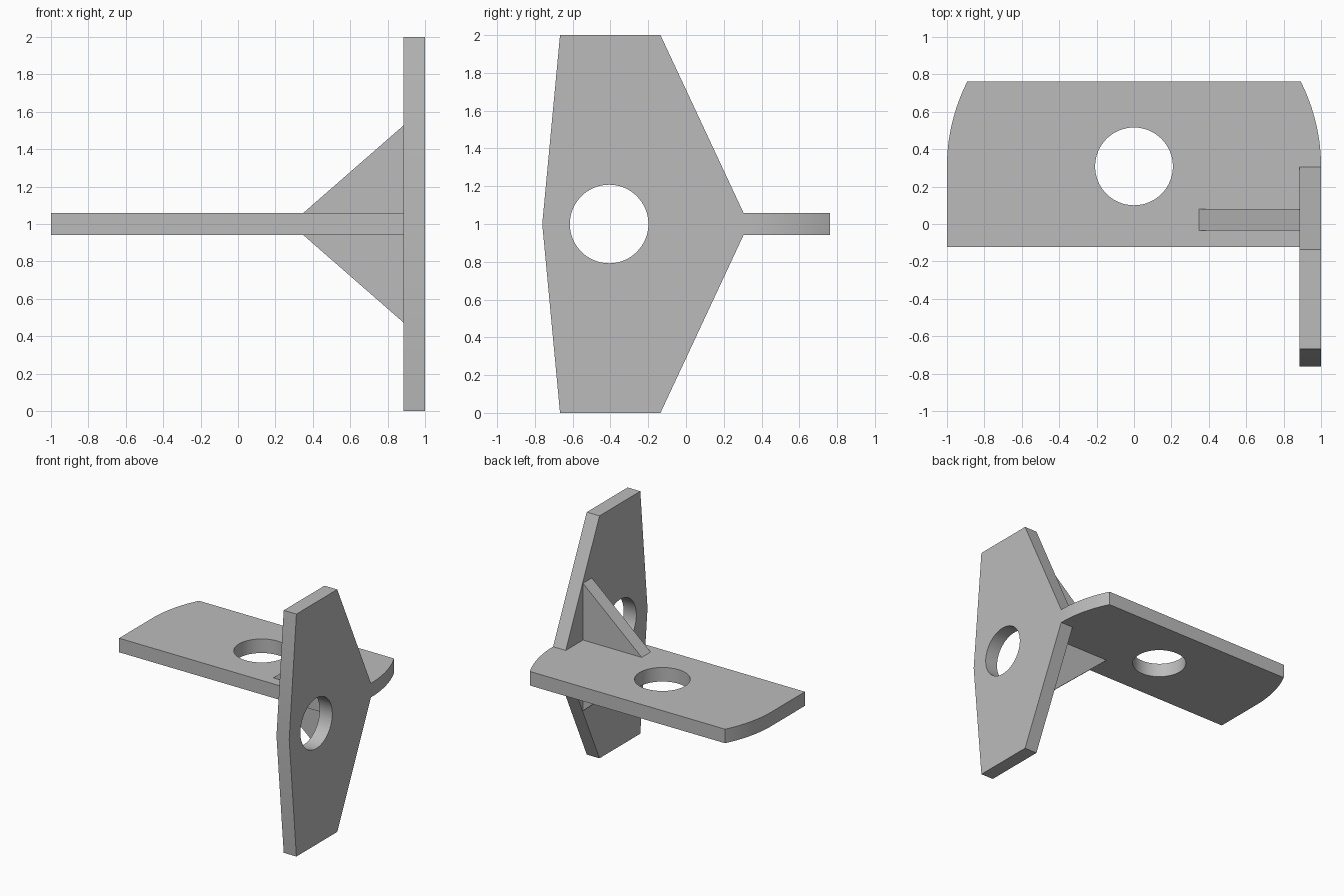
import bpy
import bmesh
import math
from mathutils import Vector

if "Cube" in bpy.data.objects:
    bpy.data.objects.remove(bpy.data.objects["Cube"], do_unlink=True)

THICK = 0.116
HOLE_R = 0.208

steel = bpy.data.materials.new("plain_grey")
steel.use_nodes = True
GREY = (0.5, 0.5, 0.5, 1)
steel.diffuse_color = GREY
steel.node_tree.nodes["Principled BSDF"].inputs["Base Color"].default_value = GREY


def extrude(name, points, direction):
    """Make a solid slab from a planar outline."""
    bm = bmesh.new()
    face = bm.faces.new([bm.verts.new(p) for p in points])
    new = bmesh.ops.extrude_face_region(bm, geom=[face])["geom"]
    verts = [v for v in new if isinstance(v, bmesh.types.BMVert)]
    bmesh.ops.translate(bm, verts=verts, vec=Vector(direction))
    bmesh.ops.recalc_face_normals(bm, faces=bm.faces[:])
    mesh = bpy.data.meshes.new(name)
    bm.to_mesh(mesh)
    bm.free()
    obj = bpy.data.objects.new(name, mesh)
    bpy.context.collection.objects.link(obj)
    mesh.materials.append(steel)
    return obj


def drill(obj, centre, rotation):
    """Cut a round hole and bake it into the mesh."""
    bpy.ops.mesh.primitive_cylinder_add(vertices=64, radius=HOLE_R, depth=0.5,
                                        location=centre, rotation=rotation)
    cutter = bpy.context.object
    cutter.data.materials.append(steel)
    mod = obj.modifiers.new("hole", 'BOOLEAN')
    mod.operation = 'DIFFERENCE'
    mod.solver = 'EXACT'
    mod.object = cutter
    bpy.ops.object.select_all(action='DESELECT')
    obj.select_set(True)
    bpy.context.view_layer.objects.active = obj
    bpy.ops.object.modifier_apply(modifier=mod.name)
    bpy.data.objects.remove(cutter, do_unlink=True)
    bpy.ops.object.shade_smooth_by_angle(angle=math.radians(25))


# Flat plate: straight front, sides rounded towards the back
low = 1 - THICK / 2
front, back, arc_y = -0.122, 0.763, 0.308
end = math.asin(back - arc_y)
arc = [(math.cos(end * i / 16), arc_y + math.sin(end * i / 16)) for i in range(17)]
right_half = [(1, front)] + arc
outline = right_half + [(-x, y) for x, y in reversed(right_half)]
flat_plate = extrude("flat_plate", [(x, y, low) for x, y in outline], (0, 0, THICK))
drill(flat_plate, (0, arc_y, 1), (0, 0, 0))

# Upright plate: symmetrical above and below the flat plate
upper = [(0.305, THICK / 2), (-0.135, 1), (-0.667, 1)]
profile = upper + [(-0.761, 0)] + [(y, -z) for y, z in reversed(upper)]
upright = extrude("upright_plate", [(1 - THICK, y, 1 + z) for y, z in profile],
                  (THICK, 0, 0))
drill(upright, (1 - THICK / 2, -0.407, 1), (0, math.pi / 2, 0))

# Triangular gussets above and below
inner = 1 - THICK
for name, s in (("upper_gusset", 1), ("lower_gusset", -1)):
    corners = [(0.348, THICK / 2), (inner, THICK / 2), (inner, 0.526)]
    extrude(name, [(x, -0.036, 1 + s * z) for x, z in corners], (0, THICK, 0))
